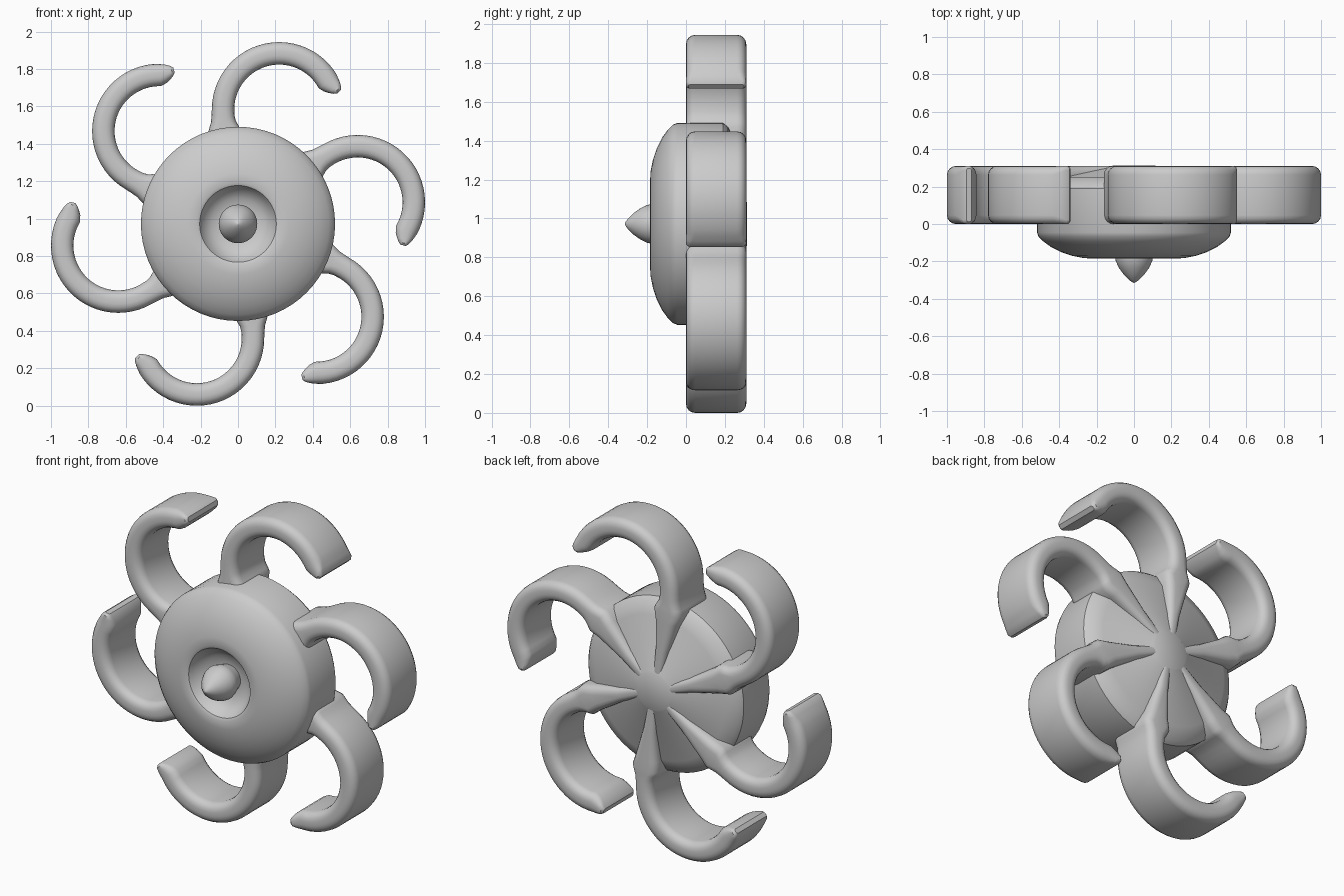
import bpy, bmesh
from math import sin, cos, pi, radians
from mathutils import Vector

if "Cube" in bpy.data.objects:
    bpy.data.objects.remove(bpy.data.objects["Cube"])

CZ = 0.972          # height of the wheel axis
ARMS = 6


def finish(name, bm, angle=35):
    bmesh.ops.remove_doubles(bm, verts=bm.verts, dist=1e-5)
    bmesh.ops.recalc_face_normals(bm, faces=bm.faces)
    me = bpy.data.meshes.new(name)
    bm.to_mesh(me)
    bm.free()
    ob = bpy.data.objects.new(name, me)
    bpy.context.collection.objects.link(ob)
    ob.location.z = CZ
    bpy.ops.object.select_all(action='DESELECT')
    ob.select_set(True)
    bpy.context.view_layer.objects.active = ob
    bpy.ops.object.shade_smooth_by_angle(angle=radians(angle))
    return ob


def skin(bm, rings, close_ring=True):
    """Bridge successive rings of vertices with quads."""
    for a, b in zip(rings, rings[1:]):
        n = len(a)
        for i in range(n):
            j = (i + 1) % n
            bm.faces.new((a[i], a[j], b[j], b[i]))


def lathe(name, profile, seg=64):
    """Revolve (radius, y) points around the y axis."""
    bm = bmesh.new()
    rings = [[bm.verts.new((max(r, 1e-4) * cos(2 * pi * i / seg), y,
                            max(r, 1e-4) * sin(2 * pi * i / seg)))
              for i in range(seg)] for r, y in profile]
    skin(bm, rings)
    bm.faces.new(rings[0])
    bm.faces.new(rings[-1])
    return finish(name, bm)


def section(h, y0=0.0, y1=0.31, steps=4):
    """Rounded rectangle: offset across the band, depth along y."""
    r = min(0.047, h * 0.8)
    pts = []
    for k, (sx, cy) in enumerate(((1, y1 - r), (-1, y1 - r), (-1, y0 + r), (1, y0 + r))):
        for s in range(steps + 1):
            a = pi / 2 * (k + s / steps)
            pts.append((sx * (h - r) + r * cos(a), cy + r * sin(a)))
    return pts


# Hub: domed front with a bowl, straight rim, shallow cone at the back
lathe("hub", [
    (0, -0.09), (0.09, -0.09), (0.14, -0.105), (0.175, -0.13), (0.195, -0.16),
    (0.205, -0.178), (0.22, -0.185), (0.27, -0.182), (0.33, -0.17), (0.39, -0.15),
    (0.445, -0.122), (0.485, -0.093), (0.51, -0.068), (0.519, -0.045), (0.519, 0.19),
    (0.50, 0.215), (0.43, 0.25), (0.12, 0.308), (0.11, 0.314), (0, 0.314)])

# Pointed boss in the bowl
lathe("centre_spike", [
    (0, -0.07), (0.075, -0.07), (0.085, -0.11), (0.098, -0.145), (0.103, -0.17),
    (0.097, -0.20), (0.08, -0.235), (0.055, -0.27), (0.028, -0.298), (0.01, -0.311),
    (0, -0.315)], 40)

# Arm path: straight rib from the centre, then a hook; entries are (x, z, half thickness)
path = [(-0.012, 0.06, 0.025), (-0.04, 0.25, 0.042), (-0.066, 0.43, 0.075),
        (-0.072, 0.49, 0.09), (-0.076, 0.52, 0.078), (-0.078, 0.545, 0.067),
        (-0.080, 0.575, 0.062)]
ax, az, rad = 0.22, 0.612, 0.30
for d in range(180, 29, -6):
    path.append((ax + rad * cos(radians(d)), az + rad * sin(radians(d)), 0.06))
for d, r, h in ((26, 0.308, 0.053), (22, 0.318, 0.042), (18.5, 0.328, 0.028), (16.5, 0.334, 0.014)):
    path.append((ax + r * cos(radians(d)), az + r * sin(radians(d)), h))

for n in range(ARMS):
    bm = bmesh.new()
    t = -2 * pi * n / ARMS
    rings = []
    for i, (x, z, h) in enumerate(path):
        p, q = path[max(i - 1, 0)], path[min(i + 1, len(path) - 1)]
        d = Vector((q[0] - p[0], q[1] - p[1])).normalized()
        inset = 0.012 if i == len(path) - 1 else 0
        ring = []
        for u, y in section(h, inset, 0.31 - inset):
            px, pz = x + d.y * u, z - d.x * u
            ring.append(bm.verts.new((px * cos(t) - pz * sin(t), y, px * sin(t) + pz * cos(t))))
        rings.append(ring)
    skin(bm, rings)
    bm.faces.new(rings[0])
    bm.faces.new(rings[-1])
    finish(f"hooked_arm_{n + 1}", bm, 40)
